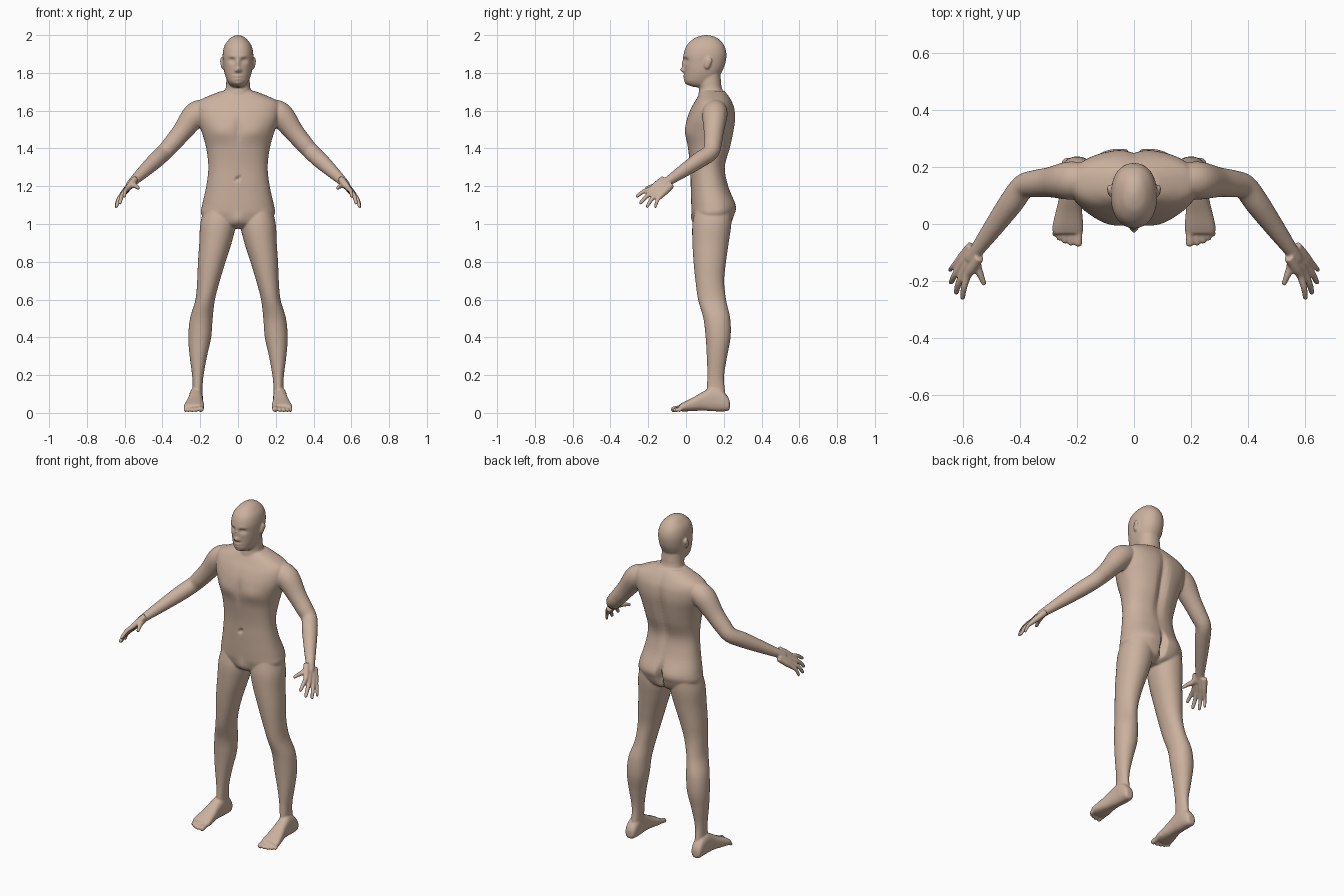
import bpy, bmesh, math
from mathutils import Vector, Matrix

bm = bmesh.new()


def smooth_rows(rows, k):
    """Catmull-Rom resampling of a table of section rows."""
    out = []
    for i in range(len(rows) - 1):
        p0, p1 = rows[max(i - 1, 0)], rows[i]
        p2, p3 = rows[i + 1], rows[min(i + 2, len(rows) - 1)]
        for j in range(k):
            t = j / k
            out.append([0.5 * (2 * b + (c - a) * t + (2 * a - 5 * b + 4 * c - d) * t * t
                               + (3 * b - a - 3 * c + d) * t ** 3)
                        for a, b, c, d in zip(p0, p1, p2, p3)])
    return out + [list(rows[-1])]


def skin(rings, sides):
    """Bridge rings of points into closed shells, one per side sign."""
    made = []
    for s in sides:
        vs = [[bm.verts.new((p[0] * s, p[1], p[2])) for p in r] for r in rings]
        for a, b in zip(vs, vs[1:]):
            n = len(a)
            for i in range(n):
                bm.faces.new((a[i], a[(i + 1) % n], b[(i + 1) % n], b[i]))
        bm.faces.new(vs[0])
        bm.faces.new(vs[-1])
        made += [v for r in vs for v in r]
    return made


def sections(rows, axis='z', sides=(1,), power=2.2, n=40, k=5):
    """Rows are (position, x0, x1, b0, b1); b is y for axis z, and z for axis y."""
    rings = []
    for p, x0, x1, b0, b1 in smooth_rows(rows, k):
        ring = []
        for i in range(n):
            t = 2 * math.pi * i / n
            c, s = math.cos(t), math.sin(t)
            x = (x0 + x1) / 2 + (x1 - x0) / 2 * math.copysign(abs(c) ** (2 / power), c)
            b = (b0 + b1) / 2 + (b1 - b0) / 2 * math.copysign(abs(s) ** (2 / power), s)
            ring.append((x, b, p) if axis == 'z' else (x, p, b))
        rings.append(ring)
    return skin(rings, sides)


def ball(loc, scale, rot=0.0):
    for s in (1, -1):
        m = (Matrix.Translation((loc[0] * s, loc[1], loc[2])) @ Matrix.Rotation(rot, 4, 'X')
             @ Matrix.Diagonal((*scale, 1)))
        bmesh.ops.create_uvsphere(bm, u_segments=14, v_segments=10, radius=1, matrix=m)


def tube(rows, n=20, k=5):
    """Mirrored round limb from (x, y, z, radius) rows, with a rounded tip."""
    pts = smooth_rows(rows, k)
    rings = []
    for i, (x, y, z, r) in enumerate(pts):
        d = Vector(pts[min(i + 1, len(pts) - 1)][:3]) - Vector(pts[max(i - 1, 0)][:3])
        u = d.cross(Vector((0.3, 0.2, 1))).normalized()
        v = d.cross(u).normalized()
        rings.append([Vector((x, y, z)) + r * (u * math.cos(a) + v * math.sin(a))
                      for a in (2 * math.pi * j / n for j in range(n))])
    skin(rings, (1, -1))
    ball(rows[-1][:3], (rows[-1][3],) * 3)


def sculpt(verts, bumps, mid_y):
    """Push front (+1) or back (-1) surface along y: (face, x, z, width, height, amount)."""
    moves = {}
    for face, x, z, w, h, amount in bumps:
        for v in verts:
            if (mid_y - v.co.y) * face > 0:
                for s in ((1, -1) if x else (1,)):
                    g = math.exp(-((v.co.x - s * x) / w) ** 2 - ((v.co.z - z) / h) ** 2)
                    moves[v] = moves.get(v, 0) + amount * g
    for v, m in moves.items():
        v.co.y += m


def centred(rows):
    return [(z, -w, w, f, b) for z, w, f, b in rows]


# torso: height, half width, front y, back y
torso = sections(centred([
    (0.975, .06, .09, .19), (1.0, .15, .05, .235), (1.05, .193, .033, .255),
    (1.1, .19, .028, .262), (1.2, .168, .025, .225), (1.3, .157, .022, .208),
    (1.4, .168, .01, .235), (1.48, .19, -.003, .252), (1.55, .215, .003, .262),
    (1.61, .225, .025, .258), (1.65, .21, .048, .243), (1.68, .15, .065, .225),
    (1.705, .085, .08, .205)]), n=64, power=2.3)
sculpt(torso, [
    (-1, 0, 1.45, .025, .17, -.022),      # spine groove
    (-1, 0, 1.06, .014, .07, -.04),       # buttock cleft
    (-1, .085, 1.08, .05, .06, .006),     # buttocks
    (1, 0, 1.5, .018, .07, .01),          # breastbone
    (1, .09, 1.49, .06, .045, -.008),     # chest
    (1, 0, 1.24, .009, .012, .012),       # navel
    (1, 0, 1.02, .03, .035, -.012)], .13)

# neck
sections(centred([(1.64, .09, .075, .225), (1.68, .075, .066, .212), (1.72, .065, .07, .19),
                  (1.76, .062, .065, .185), (1.82, .06, .07, .18)]))

# head
head = sections(centred([
    (1.724, .026, .045, .13), (1.735, .042, .015, .148), (1.752, .054, -.004, .16),
    (1.775, .064, -.007, .172), (1.81, .074, -.008, .192), (1.85, .079, -.011, .208),
    (1.9, .081, -.012, .214), (1.945, .071, .004, .202), (1.98, .045, .04, .172),
    (1.995, .022, .075, .14), (2.0, .004, .1, .115)]), n=80, k=7)
sculpt(head, [
    (1, .032, 1.866, .017, .012, .016),   # eye sockets
    (1, .032, 1.863, .010, .006, -.006),  # eyeballs
    (1, .03, 1.887, .022, .007, -.004),   # brows
    (1, 0, 1.85, .010, .024, -.012),      # nose bridge
    (1, 0, 1.816, .012, .013, -.024),     # nose tip
    (1, .013, 1.811, .007, .007, -.008),  # nostrils
    (1, 0, 1.782, .020, .006, -.010),     # upper lip
    (1, 0, 1.768, .018, .006, -.009),     # lower lip
    (1, 0, 1.775, .024, .003, .006),      # mouth line
    (1, 0, 1.743, .018, .010, -.008)], .06)
ball((.081, .115, 1.852), (.012, .018, .033), -0.2)   # ears
ball((.088, .122, 1.862), (.007, .016, .02), -0.2)

# legs: height, inner x, outer x, front y, back y
sections([
    (1.08, .03, .18, .05, .24), (1.0, .012, .2, .034, .24), (.9, .034, .205, .034, .226),
    (.8, .066, .212, .04, .212), (.7, .096, .216, .05, .202), (.6, .122, .225, .064, .212),
    (.5, .134, .254, .092, .234), (.4, .142, .263, .104, .236), (.3, .164, .256, .11, .218),
    (.2, .182, .243, .113, .202), (.13, .188, .24, .11, .205), (.06, .188, .245, .11, .215)],
    sides=(1, -1), power=2.1)

# feet: y, inner x, outer x, sole z, top z
sections([
    (.232, .205, .24, .025, .06), (.222, .193, .252, .011, .085), (.19, .186, .256, .008, .12),
    (.14, .186, .258, .009, .135), (.09, .186, .264, .012, .112), (.04, .182, .276, .01, .083),
    (-.01, .178, .287, .008, .058), (-.035, .181, .284, .01, .044)],
    axis='y', sides=(1, -1), power=2.5)
# toes: base x, tip x, tip y, radius
for x0, x1, y, r in ((.196, .196, -.066, .015), (.219, .222, -.066, .011), (.238, .243, -.06, .0105),
                     (.255, .262, -.05, .010), (.270, .278, -.035, .010)):
    tube([(x0, .01, .032, r * 1.2), ((x0 + x1) / 2, y * .5, .026, r), (x1, y, r + .004, r)], 14)

# arms
tube([(.14, .16, 1.6, .055), (.195, .155, 1.595, .064), (.235, .152, 1.568, .066),
      (.295, .147, 1.49, .053), (.345, .142, 1.43, .048), (.39, .13, 1.38, .044),
      (.435, .07, 1.338, .043), (.50, -.02, 1.277, .034), (.552, -.092, 1.228, .025),
      (.57, -.12, 1.208, .023)], 28)

# hands: each finger runs from wrist through knuckle to tip
wrist = Vector((.556, -.098, 1.224))
spread = Vector((.018, .026, -.022))
for off, knuckle, tip, r in (
        (-.7, (.585, -.182, 1.188), (.602, -.258, 1.148), .0105),
        (-.2, (.599, -.170, 1.172), (.625, -.240, 1.112), .011),
        (.3, (.612, -.153, 1.157), (.643, -.205, 1.094), .0105),
        (.8, (.619, -.134, 1.148), (.647, -.162, 1.092), .009)):
    a, b, c = wrist + spread * off, Vector(knuckle), Vector(tip)
    m = b.lerp(c, .5) + Vector((.004, -.003, .005))
    tube([(*a, .018), (*a.lerp(b, .6), .0175), (*b, .014), (*m, r * 1.1), (*c, r * .9)], 14)
tube([(.553, -.105, 1.222, .018), (.553, -.145, 1.207, .017),
      (.54, -.178, 1.2, .0125), (.528, -.208, 1.19, .0095)], 14)   # thumbs

bmesh.ops.recalc_face_normals(bm, faces=bm.faces)
mesh = bpy.data.meshes.new("body")
bm.to_mesh(mesh)
bm.free()
body = bpy.data.objects.new("body", mesh)
bpy.context.collection.objects.link(body)

# fuse all parts into one soft skin
fuse = body.modifiers.new("fuse", 'REMESH')
fuse.mode = 'VOXEL'
fuse.voxel_size = .005
fuse.use_smooth_shade = True
soften = body.modifiers.new("soften", 'SMOOTH')
soften.factor = .5
soften.iterations = 5

tan = bpy.data.materials.new("skin")
tan.diffuse_color = (.6, .44, .34, 1)
mesh.materials.append(tan)
